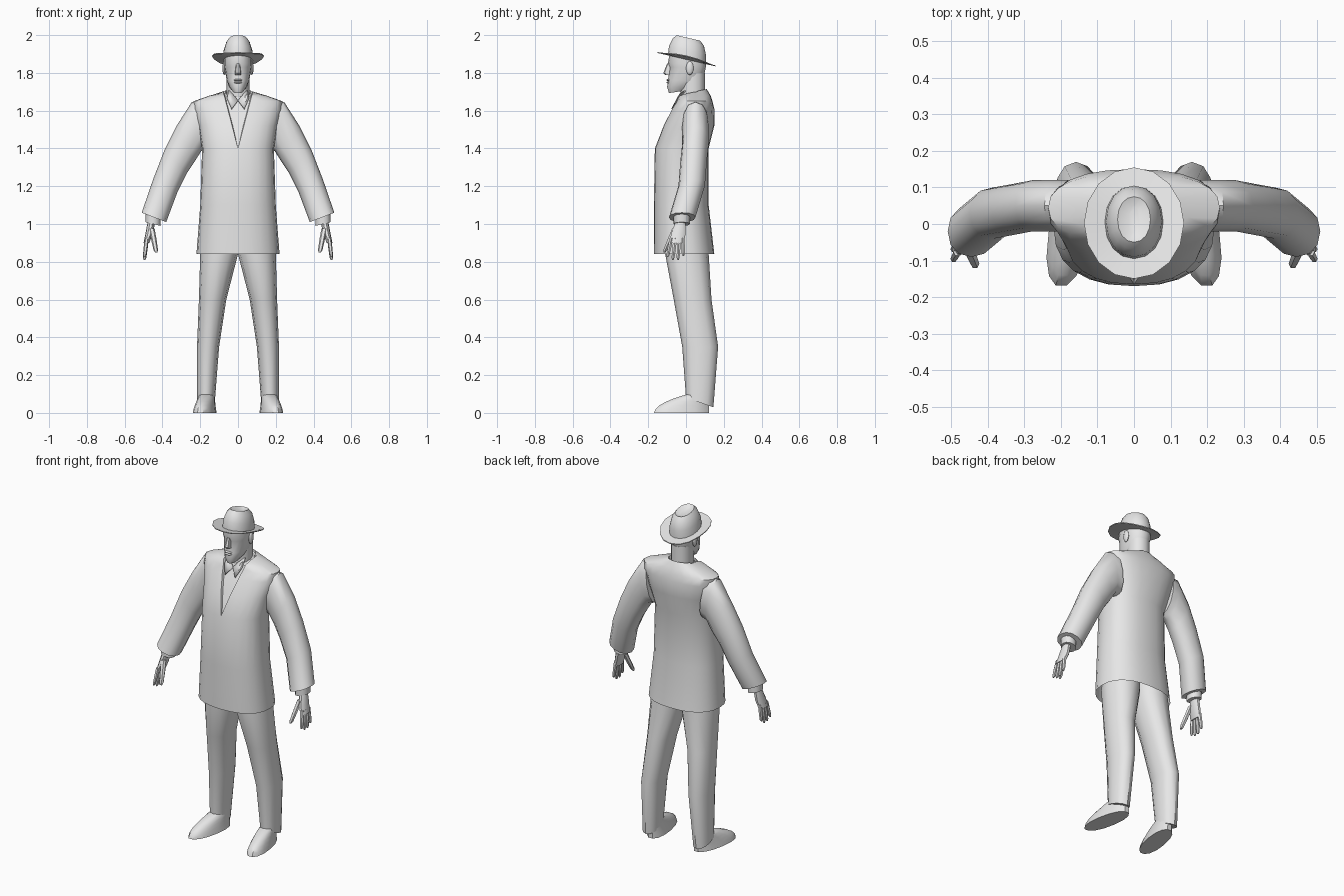
import bpy, bmesh, math
from mathutils import Matrix, Vector

default_cube = bpy.data.objects.get("Cube")
if default_cube:
    bpy.data.objects.remove(default_cube, do_unlink=True)

GREY = (0.8, 0.8, 0.8, 1)
grey = bpy.data.materials.new("light_grey")
grey.use_nodes = True
grey.diffuse_color = GREY
grey.node_tree.nodes["Principled BSDF"].inputs["Base Color"].default_value = GREY


def finish(name, bm):
    """Turn a bmesh into a grey object, smooth with sharp creases kept."""
    bmesh.ops.recalc_face_normals(bm, faces=bm.faces)
    mesh = bpy.data.meshes.new(name)
    bm.to_mesh(mesh)
    bm.free()
    mesh.materials.append(grey)
    part = bpy.data.objects.new(name, mesh)
    bpy.context.collection.objects.link(part)
    bpy.ops.object.select_all(action='DESELECT')
    part.select_set(True)
    bpy.context.view_layer.objects.active = part
    bpy.ops.object.shade_smooth_by_angle(angle=math.radians(40))
    return part


def rounded(value, power):
    return math.copysign(abs(value) ** (2 / power), value)


def loft(rings, sides=12, power=2.2, mirror=1, skew=0, bottom=True, top=True):
    """Skin superellipse rings: (x0, z0, x1, z1, front, back, optional tilt)."""
    bm = bmesh.new()
    loops = []
    for x0, z0, x1, z1, front, back, *tilt in rings:
        loop = []
        for i in range(sides):
            angle = math.tau * i / sides
            along = (1 + rounded(math.cos(angle), power)) / 2
            depth = rounded(math.sin(angle), power) * (back - front) / 2
            y = (front + back) / 2 + depth
            x = x0 + (x1 - x0) * along + skew * y
            z = z0 + (z1 - z0) * along + sum(tilt) * depth
            loop.append(bm.verts.new((mirror * x, y, z)))
        loops.append(loop)
    for low, high in zip(loops, loops[1:]):
        for i in range(sides):
            bm.faces.new((low[i - 1], low[i], high[i], high[i - 1]))
    if bottom:
        bm.faces.new(loops[0])
    if top:
        bm.faces.new(loops[-1])
    bmesh.ops.recalc_face_normals(bm, faces=bm.faces)
    return bm


def centred(rows):
    """Level rings from (z, half width, front, back, optional tilt)."""
    return [(-half, z, half, z, *rest) for z, half, *rest in rows]


def upright(rows):
    """Level rings from (z, outer x, inner x, front, back, optional tilt)."""
    return [(outer, z, inner, z, *rest) for z, outer, inner, *rest in rows]


def blob(name, centre, size):
    bm = bmesh.new()
    matrix = Matrix.Translation(centre) @ Matrix.Diagonal((*size, 1))
    bmesh.ops.create_uvsphere(bm, u_segments=10, v_segments=6, radius=1, matrix=matrix)
    finish(name, bm)


def finger(name, start, end, thick, mirror):
    """Tapered finger that narrows to a blunt tip."""
    start, end = Vector(start), Vector(end)
    rows = []
    for step, scale in ((0, 1), (0.5, 0.95), (0.9, 0.8), (1, 0.4)):
        p, r = start.lerp(end, step), thick * scale
        rows.append((p.z, p.x - r, p.x + r, p.y - r, p.y + r))
    finish(name, loft(upright(rows), sides=6, mirror=mirror))


# Jacket body, open at the hem
jacket = loft(centred([
    (0.84, 0.22, -0.17, 0.15), (1.1, 0.2, -0.17, 0.12), (1.4, 0.19, -0.165, 0.12),
    (1.52, 0.21, -0.12, 0.15), (1.61, 0.235, -0.075, 0.15), (1.65, 0.235, -0.05, 0.14),
    (1.68, 0.15, -0.04, 0.13), (1.7, 0.07, -0.03, 0.11, 0.2)]),
    sides=24, power=2.35, bottom=False)

# Shirt opening: cut the two lapel lines, then recess the front between them
V_BOTTOM, V_SLOPE = 1.4, 0.26


def on_chest(face):
    return face.normal.y < -0.05 and face.calc_center_median().z > V_BOTTOM


for side in (1, -1):
    cut = {face for face in jacket.faces if on_chest(face)}
    for face in list(cut):
        cut.update(face.edges)
        cut.update(face.verts)
    bmesh.ops.bisect_plane(jacket, geom=list(cut), dist=0.0001,
                           plane_co=(0, 0, V_BOTTOM), plane_no=(side, 0, -V_SLOPE))
jacket.normal_update()
opening = []
for face in jacket.faces:
    middle = face.calc_center_median()
    if on_chest(face) and abs(middle.x) < V_SLOPE * (middle.z - V_BOTTOM):
        opening.append(face)
bmesh.ops.inset_region(jacket, faces=opening, thickness=0.004, depth=-0.012)
finish("jacket", jacket)

# Neck and head
finish("neck", loft(centred([(z, 0.06, -0.03, 0.1) for z in (1.62, 1.8)])))
finish("head", loft(centred([
    (1.7, 0.026, -0.09, 0, 0.15), (1.725, 0.046, -0.1, 0.05), (1.76, 0.06, -0.095, 0.09),
    (1.83, 0.072, -0.087, 0.105), (1.85, 0.074, -0.096, 0.105), (1.91, 0.072, -0.085, 0.1)]),
    sides=16))
finish("nose", loft(centred([
    (1.79, 0.017, -0.11, -0.07), (1.8, 0.016, -0.12, -0.07), (1.85, 0.01, -0.1, -0.07)]),
    sides=8))
for name, z in (("upper_lip", 1.762), ("lower_lip", 1.75)):
    blob(name, (0, -0.093, z), (0.024, 0.01, 0.006))

# Hat crown, leaning back, with a sunken crease on top
HAT_TILT = -0.23
finish("hat_crown", loft(centred([(*row, HAT_TILT) for row in (
    (1.875, 0.08, -0.095, 0.105), (1.92, 0.076, -0.09, 0.105), (1.963, 0.062, -0.07, 0.095),
    (1.985, 0.045, -0.05, 0.075), (1.972, 0.016, -0.03, 0.05))]), sides=16, power=2.1))

# Hat brim, a thin ring curled up at the sides
inner, outer = (0.075, -0.09, 0.1, HAT_TILT), (0.137, -0.15, 0.155, HAT_TILT)
top_z, under_z = 1.875, 1.87
brim = loft(centred([(top_z, *inner), (top_z, *outer), (under_z, *outer), (under_z, *inner)]),
            sides=16, power=2, bottom=False, top=False)
for vert in brim.verts:
    vert.co.z += max(0, abs(vert.co.x) - inner[0]) * 0.28
finish("hat_brim", brim)

for label, side in (("left", 1), ("right", -1)):
    blob(label + "_ear", (side * 0.073, 0.02, 1.825), (0.01, 0.02, 0.037))

    # Pointed shirt collar
    collar = bmesh.new()
    corners = ((0, -0.05, 1.655), (0.034, -0.078, 1.61), (0.058, -0.045, 1.665),
               (0.05, 0, 1.71), (0.03, -0.035, 1.69))
    collar.faces.new([collar.verts.new((side * x, y, z)) for x, y, z in corners])
    plate = finish(label + "_shirt_collar", collar)
    plate.modifiers.new("thickness", 'SOLIDIFY').thickness = 0.006

    # Sleeve: outer edge, inner edge and the middle of its depth
    finish(label + "_sleeve", loft([(*edges, y - 0.07, y + 0.07) for *edges, y in (
        (0.2, 1.65, 0.16, 1.4, 0.05), (0.245, 1.645, 0.195, 1.385, 0.05),
        (0.325, 1.52, 0.23, 1.33, 0.05), (0.39, 1.39, 0.27, 1.27, 0.04),
        (0.45, 1.235, 0.32, 1.17, 0.03), (0.51, 1.06, 0.38, 1.01, -0.02))], mirror=side))
    finish(label + "_shirt_cuff", loft([
        (0.49, z + 0.02, 0.41, z, -0.065, 0.02) for z in (1.04, 0.99)], mirror=side))

    # Hand
    finish(label + "_palm", loft(upright([
        (1.03, 0.435, 0.475, -0.05, 0), (0.95, 0.45, 0.49, -0.08, 0),
        (0.9, 0.47, 0.5, -0.09, -0.01)]), sides=10, mirror=side))
    for i, tip_z in enumerate((0.825, 0.81, 0.81, 0.83)):
        finger(f"{label}_finger_{i + 1}", (0.483, 0.02 * i - 0.077, 0.925),
               (0.495, 0.028 * i - 0.098, tip_z), 0.011, side)
    finger(label + "_thumb", (0.456, -0.06, 0.975), (0.433, -0.115, 0.85), 0.015, side)

    # Trouser leg, hem lower at the heel
    finish(label + "_trouser_leg", loft(upright([
        (0.98, 0.18, 0, -0.1, 0.11), (0.84, 0.2, 0, -0.11, 0.12),
        (0.6, 0.207, 0.062, -0.065, 0.135), (0.35, 0.217, 0.1, -0.02, 0.17),
        (0.055, 0.216, 0.123, 0, 0.145, -0.35)]), mirror=side))

    # Shoe, turned outward, its toe sloping up to the ankle
    slope = [k / 5 for k in range(6)]
    finish(label + "_shoe", loft(upright([
        (0.1 * k, 0.23 - 0.02 * k, 0.115 + 0.02 * k, 0.18 * k * k - 0.172, 0.125)
        for k in slope]), sides=14, mirror=side, skew=-0.16))
